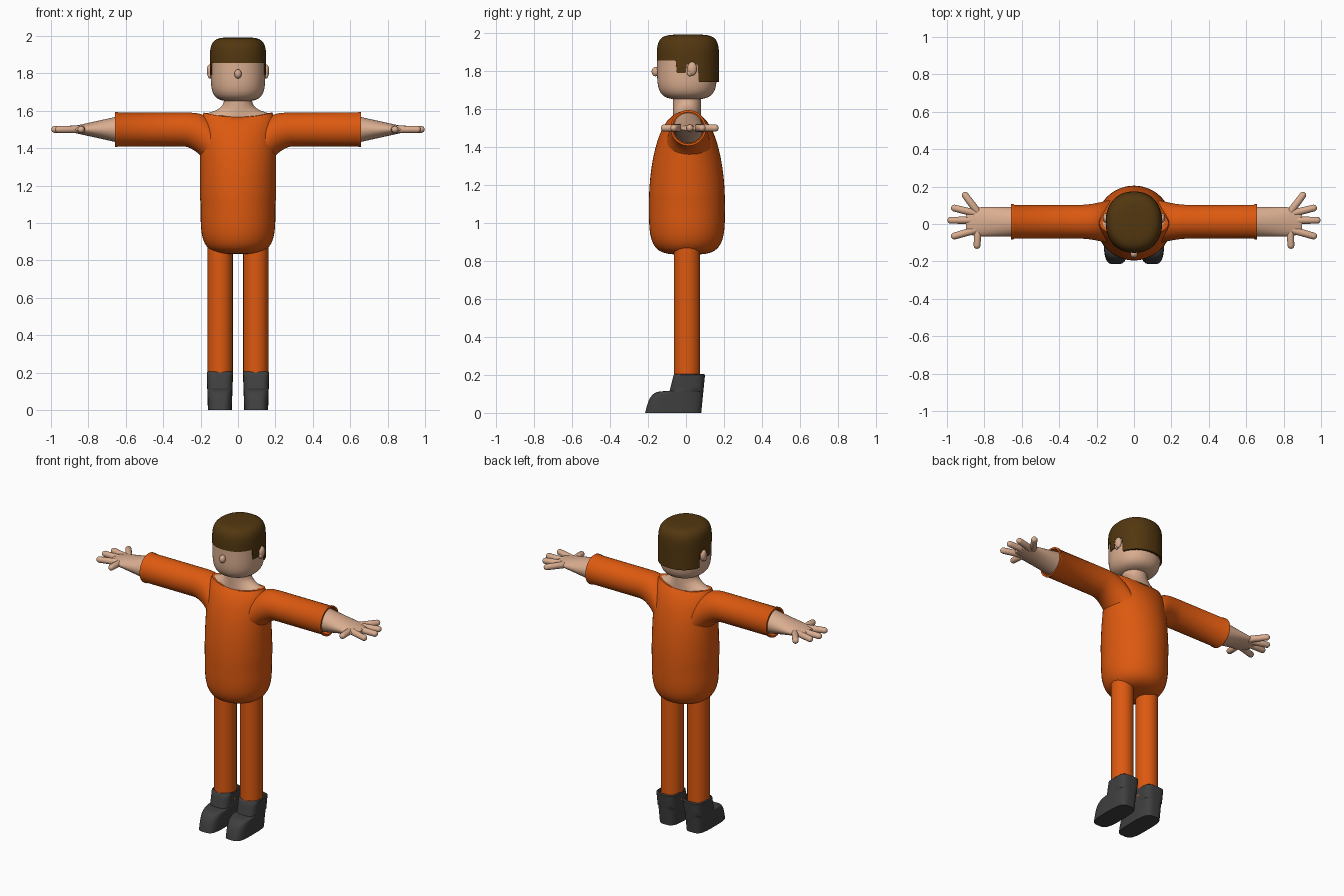
import bpy, bmesh
from math import cos, sin, pi, radians
from mathutils import Vector, Matrix

if "Cube" in bpy.data.objects:
    bpy.data.objects.remove(bpy.data.objects["Cube"])


def material(name, red, green, blue):
    mat = bpy.data.materials.new(name)
    mat.use_nodes = True
    colour = (red, green, blue, 1)
    mat.diffuse_color = colour
    mat.node_tree.nodes["Principled BSDF"].inputs["Base Color"].default_value = colour
    return mat


ORANGE = material("orange cloth", 0.72, 0.1, 0.005)
SKIN = material("skin", 0.7, 0.42, 0.28)
HAIR = material("brown hair", 0.085, 0.038, 0.005)
BOOT = material("dark grey boot", 0.05, 0.05, 0.05)


def finish(name, bm, mat, angle):
    bmesh.ops.recalc_face_normals(bm, faces=bm.faces)
    mesh = bpy.data.meshes.new(name)
    bm.to_mesh(mesh)
    bm.free()
    mesh.materials.append(mat)
    part = bpy.data.objects.new(name, mesh)
    bpy.context.collection.objects.link(part)
    bpy.ops.object.select_all(action='DESELECT')
    part.select_set(True)
    bpy.context.view_layer.objects.active = part
    bpy.ops.object.shade_smooth_by_angle(angle=radians(angle))


def dome(height, power):
    """Width of a rounded form at a height from its middle (0) to its tip (1)."""
    return max(1 - abs(height) ** power, 0) ** (1 / power)


def steps(count, start=0.0, stop=1.0):
    return [start + (stop - start) * i / count for i in range(count + 1)]


def eased(count, start, stop):
    """Heights that crowd together towards the tips of a dome."""
    return [sin(a * pi / 2) for a in steps(count, start, stop)]


def outline(power, sides):
    """Points around a unit superellipse."""
    for i in range(sides):
        c, s = cos(2 * pi * i / sides), sin(2 * pi * i / sides)
        reach = (abs(c) ** power + abs(s) ** power) ** (-1 / power)
        yield c * reach, s * reach


def upright(z, width, depth, x=0.0, y=0.005, sag=0.0, power=2.0, sides=48):
    """Horizontal ring, with front and back lowered by the sag."""
    return [(x + width * c, y + depth * s, z - sag * s * s) for c, s in outline(power, sides)]


def sideways(x, depth, low, high, y=0.012):
    """Ring around an arm."""
    return [(x, y + depth * c, (low + high) / 2 + (high - low) / 2 * s) for c, s in outline(2, 48)]


def loft(name, rings, mat):
    """Skin a list of rings and cap both ends."""
    bm = bmesh.new()
    rows = [[bm.verts.new(point) for point in ring] for ring in rings]
    for low, high in zip(rows, rows[1:]):
        for i in range(len(low)):
            bm.faces.new((low[i - 1], low[i], high[i], high[i - 1]))
    bm.faces.new(rows[0])
    bm.faces.new(rows[-1])
    finish(name, bm, mat, 45)


def ball(name, centre, size, mat):
    bm = bmesh.new()
    place = Matrix.Translation(centre) @ Matrix.Diagonal((*size, 1))
    bmesh.ops.create_uvsphere(bm, u_segments=20, v_segments=12, radius=1, matrix=place)
    finish(name, bm, mat, 180)


def finger(name, base, tip, radius=0.021):
    """Slightly tapered capsule that ends at the tip."""
    bm = bmesh.new()
    bmesh.ops.create_uvsphere(bm, u_segments=14, v_segments=9, radius=radius)
    way = Vector(tip) - Vector(base)
    for v in bm.verts:
        if v.co.z > 0:
            v.co *= 0.9
            v.co.z += way.length - radius
    turn = way.to_track_quat('Z', 'Y').to_matrix().to_4x4()
    bmesh.ops.transform(bm, verts=bm.verts, matrix=Matrix.Translation(base) @ turn)
    finish(name, bm, SKIN, 180)


# Torso: round bowl below the belly, slimmer chest and sagging neckline above
rings = []
for u in eased(12, -0.98, 0):
    girth = 0.2 * dome(u, 4)
    rings.append(upright(1.1 + 0.267 * u, girth, girth))
for u in steps(14, 0.06, 0.925):
    rings.append(upright(1.1 + 0.53 * u, 0.203 * dome(u, 8), 0.2 * dome(u, 2), sag=0.04 * u ** 6))
loft("torso", rings, ORANGE)

# Neck spreading into the bare shoulders inside the neckline
rings = []
for t in steps(12):
    spread = (1 - t) ** 4
    rings.append(upright(1.582 + 0.1 * t, 0.075 + 0.108 * spread, 0.074, sag=0.035 * (1 - t) ** 2))
loft("neck", rings, SKIN)

# Head
rings = []
for u in eased(24, -0.97, 0.97):
    girth = dome(u, 4)
    rings.append(upright(1.82 + 0.17 * u, 0.146 * girth, 0.157 * girth, power=2.2))
loft("head", rings, SKIN)
ball("nose", (0, -0.16, 1.797), (0.019, 0.021, 0.025), SKIN)


def hairline(y):
    """Fringe, sideburn, gap for the ear, then the nape."""
    if y < -0.05:
        return 1.855
    if y < 0:
        return 1.79
    return 1.835 if y < 0.065 else 1.742


def hair_ring(z, girth):
    return upright(z, 0.151 * girth, 0.164 * girth, y=0.01, power=2.2, sides=160)


# Hair cap with a stepped lower edge, turned in towards the head
rings = [[(x, y, hairline(y)) for x, y, z in hair_ring(0, girth)] for girth in (0.92, 1)]
for u in eased(12, 0.2, 0.99):
    rings.append(hair_ring(1.82 + 0.172 * u, dome(u, 5)))
loft("hair", rings, HAIR)

# Base depth, tip reach and tip depth of each finger
FINGERS = {
    "little_finger": (0.07, 0.915, 0.17),
    "ring_finger": (0.055, 0.98, 0.09),
    "middle_finger": (0.02, 1, 0.02),
    "index_finger": (-0.03, 0.98, -0.07),
    "thumb": (-0.03, 0.84, -0.135),
}

for side, label in ((1, "left_"), (-1, "right_")):
    # Ear and lobe
    ball(label + "ear", (side * 0.15, 0.032, 1.812), (0.017, 0.025, 0.036), SKIN)
    ball(label + "ear_lobe", (side * 0.15, 0.02, 1.79), (0.012, 0.014, 0.018), SKIN)

    # Sleeve flaring into the torso, with an open cuff
    rings = []
    for x in steps(12, 0.1, 0.3):
        flare = ((0.3 - x) / 0.16) ** 2
        low, high = 1.41 - 0.13 * flare, 1.59 - 0.05 * flare ** 2
        rings.append(sideways(side * x, 0.09 + 0.025 * flare, low, high))
    for x, r in ((0.64, 0.09), (0.645, 0.094), (0.657, 0.094), (0.657, 0.083), (0.6, 0.083)):
        rings.append(sideways(side * x, r, 1.5 - r, 1.5 + r))
    loft(label + "sleeve", rings, ORANGE)

    # Hand flattening from the wrist to the knuckles
    rings = []
    for t in eased(12, 0, 0.96):
        thick = 0.079 - 0.066 * t
        rings.append(sideways(side * (0.6 + 0.3 * t), 0.08 * dome(t, 6), 1.5 - thick, 1.5 + thick))
    loft(label + "hand", rings, SKIN)
    for part, (base, reach, tip) in FINGERS.items():
        root = min(reach - 0.005, 0.84)
        finger(label + part, (side * root, base, 1.5), (side * reach, tip, 1.5))

    # Trouser leg
    loft(label + "leg", [upright(z, 0.067, 0.069, x=side * 0.095) for z in (0.15, 0.95)], ORANGE)

    # Boot: rounded toe below, upright shaft above, hollow at the top
    rings = []
    for z in [0.115 * u for u in eased(10, 0, 1)] + [0.14, 0.17, 0.2]:
        rise = z / 0.2
        front = -0.065 - 0.05 * (1 - rise) - 0.1 * dome(min(z / 0.115, 1), 4)
        back = 0.08 + 0.02 * rise
        rings.append(upright(z, 0.064 + 0.006 * rise, (back - front) / 2, x=side * 0.097,
                             y=(front + back) / 2, power=3.6))
    for z in (0.206, 0.18):
        rings.append(upright(z, 0.064, 0.075, x=side * 0.097, y=0.017, power=3.6))
    loft(label + "boot", rings, BOOT)
